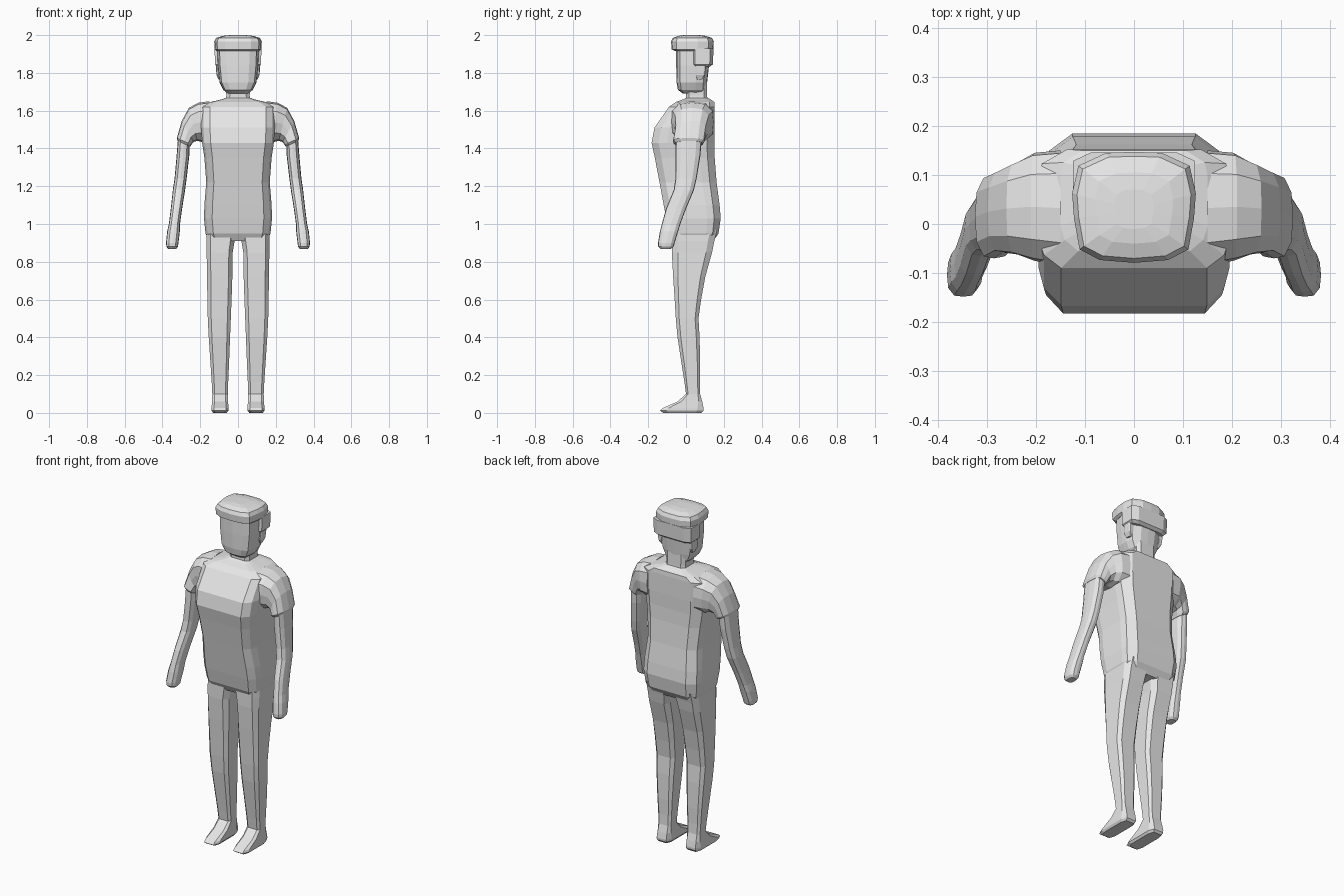
import bpy, bmesh

grey = bpy.data.materials.new("light grey")
grey.diffuse_color = (0.8, 0.8, 0.8, 1)


def mirrored(half):
    """Close a half outline (front middle to back middle) across x = 0."""
    return half + [(-u, v) for u, v in reversed(half[1:-1])]


# Cross-sections in a -1..1 box: u runs inner to outer, v front to back
TORSO = mirrored([(0, -1), (0.76, -1), (0.94, -0.78), (1, -0.5), (1, 0.5),
                  (0.96, 0.76), (0.7, 1), (0, 1)])
HEAD = mirrored([(0, -1), (0.55, -0.95), (0.88, -0.76), (0.97, -0.2), (1, 0.25),
                 (0.9, 0.75), (0.45, 0.98), (0, 1)])
LIMB = mirrored([(0, -1), (0.55, -0.95), (0.92, -0.6), (1, 0), (0.92, 0.6),
                 (0.55, 0.95), (0, 1)])
BLOCK = mirrored([(0, -1), (0.7, -1), (1, -0.7), (1, 0.7), (0.7, 1), (0, 1)])


def loft(name, section, rings, side=1):
    """Skin rings given as (inner x, inner z, outer x, outer z, front y, back y)."""
    bm = bmesh.new()
    loops = []
    for xi, zi, xo, zo, yf, yb in rings:
        loops.append([bm.verts.new((side * (xi + (xo - xi) * (u + 1) / 2),
                                    yf + (yb - yf) * (v + 1) / 2,
                                    zi + (zo - zi) * (u + 1) / 2))
                      for u, v in section])
    n = len(section)
    for a, b in zip(loops, loops[1:]):
        for i in range(n):
            j = (i + 1) % n
            bm.faces.new((a[i], a[j], b[j], b[i]))
    bm.faces.new(loops[0])
    bm.faces.new(loops[-1])
    bmesh.ops.recalc_face_normals(bm, faces=bm.faces[:])
    mesh = bpy.data.meshes.new(name)
    bm.to_mesh(mesh)
    bm.free()
    mesh.materials.append(grey)
    obj = bpy.data.objects.new(name, mesh)
    bpy.context.collection.objects.link(obj)
    return obj


def centred(rows):
    """Level rings around x = 0 from (z, half width, front y, back y)."""
    return [(-w, z, w, z, f, b) for z, w, f, b in rows]


def level(rows):
    """Level rings from (z, inner x, outer x, front y, back y)."""
    return [(xi, z, xo, z, f, b) for z, xi, xo, f, b in rows]


# Torso from crotch to collar
loft("torso", TORSO, centred([
    (0.91, 0.155, -0.065, 0.145), (0.95, 0.172, -0.088, 0.172),
    (1.03, 0.18, -0.105, 0.184), (1.10, 0.178, -0.118, 0.178),
    (1.22, 0.168, -0.14, 0.162), (1.35, 0.178, -0.165, 0.152),
    (1.43, 0.19, -0.182, 0.15), (1.51, 0.195, -0.167, 0.152),
    (1.62, 0.195, -0.09, 0.152), (1.645, 0.15, -0.055, 0.15),
    (1.66, 0.085, -0.015, 0.13), (1.668, 0.066, 0.0, 0.115)]))

# Neck and head
loft("neck", BLOCK, centred([
    (1.64, 0.066, 0.0, 0.115), (1.68, 0.062, 0.0, 0.112), (1.75, 0.065, 0.0, 0.11)]))
loft("head", HEAD, centred([
    (1.69, 0.055, -0.015, 0.095), (1.71, 0.078, -0.043, 0.108),
    (1.75, 0.098, -0.05, 0.112), (1.84, 0.108, -0.052, 0.122),
    (1.95, 0.112, -0.052, 0.13)]))

# Cap-shaped hair: crown with overhang, and lower block at the back
loft("hair_crown", HEAD, centred([
    (1.915, 0.112, -0.055, 0.135), (1.925, 0.124, -0.076, 0.145),
    (1.965, 0.126, -0.079, 0.147), (1.985, 0.116, -0.07, 0.138),
    (1.996, 0.08, -0.04, 0.105), (2.0, 0.04, -0.01, 0.07)]))
loft("hair_back", BLOCK, centred([
    (1.832, 0.108, 0.04, 0.125), (1.845, 0.122, 0.03, 0.142),
    (1.93, 0.124, 0.03, 0.146)]))

for side, tag in ((1, "left"), (-1, "right")):
    # Ear
    loft(tag + "_ear", BLOCK, level([
        (1.765, 0.085, 0.104, 0.06, 0.085), (1.79, 0.085, 0.114, 0.05, 0.10),
        (1.84, 0.085, 0.118, 0.05, 0.105)]), side)
    # Shoulder and short sleeve
    loft(tag + "_sleeve", LIMB, [
        (0.15, 1.43, 0.15, 1.65, -0.085, 0.15),
        (0.195, 1.435, 0.21, 1.642, -0.075, 0.145),
        (0.215, 1.44, 0.26, 1.615, -0.062, 0.125),
        (0.235, 1.435, 0.298, 1.545, -0.058, 0.108),
        (0.246, 1.42, 0.324, 1.455, -0.07, 0.098),
        (0.252, 1.41, 0.32, 1.44, -0.06, 0.088)], side)
    # Bare arm and hand
    loft(tag + "_arm", LIMB, level([
        (1.45, 0.255, 0.318, -0.055, 0.083), (1.36, 0.258, 0.325, -0.055, 0.076),
        (1.24, 0.272, 0.336, -0.056, 0.056), (1.18, 0.28, 0.345, -0.065, 0.042),
        (1.08, 0.296, 0.356, -0.106, 0.0), (1.0, 0.307, 0.366, -0.128, -0.03),
        (0.96, 0.308, 0.375, -0.138, -0.042), (0.90, 0.315, 0.381, -0.148, -0.06),
        (0.88, 0.318, 0.379, -0.147, -0.066), (0.868, 0.327, 0.37, -0.135, -0.08)]), side)
    # Leg down to the ankle
    loft(tag + "_leg", BLOCK, level([
        (0.97, 0.012, 0.168, -0.075, 0.165), (0.91, 0.018, 0.168, -0.075, 0.15),
        (0.85, 0.028, 0.166, -0.075, 0.138), (0.72, 0.03, 0.164, -0.068, 0.102),
        (0.60, 0.034, 0.162, -0.06, 0.08), (0.50, 0.038, 0.16, -0.054, 0.066),
        (0.40, 0.042, 0.155, -0.045, 0.072), (0.25, 0.048, 0.145, -0.022, 0.075),
        (0.16, 0.052, 0.139, -0.008, 0.073), (0.10, 0.053, 0.136, 0.0, 0.075)]), side)
    # Foot with a low pointed toe
    loft(tag + "_foot", BLOCK, level([
        (0.10, 0.053, 0.136, 0.0, 0.075), (0.06, 0.052, 0.138, -0.045, 0.086),
        (0.025, 0.051, 0.14, -0.125, 0.093), (0.012, 0.051, 0.14, -0.138, 0.092),
        (0.0, 0.06, 0.132, -0.12, 0.082)]), side)
